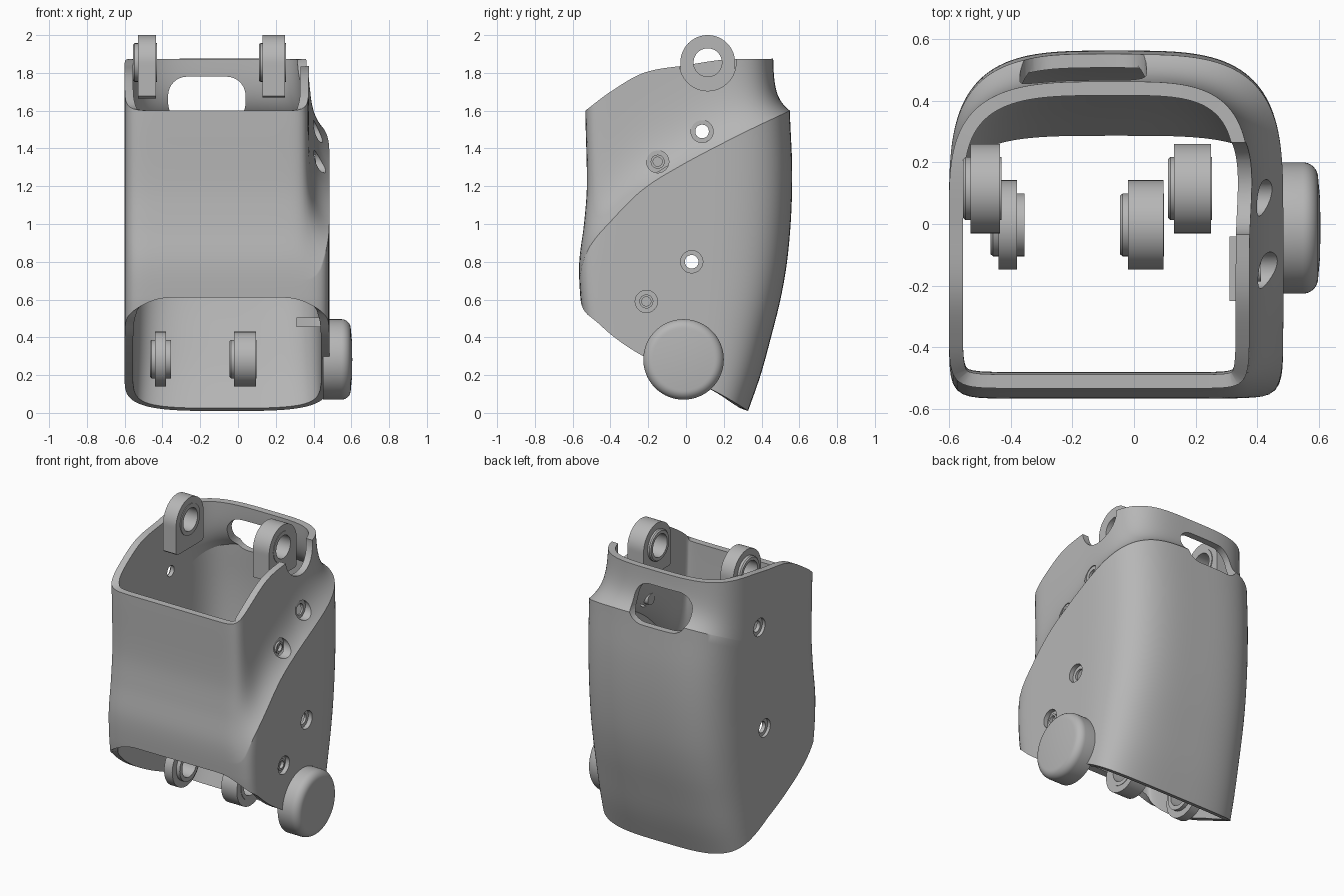
import bpy, bmesh, math
from mathutils import Vector

cube = bpy.data.objects.get("Cube")
if cube:
    bpy.data.objects.remove(cube, do_unlink=True)

grey = bpy.data.materials.new("plain_grey")
grey.use_nodes = True
GREY = (0.47, 0.47, 0.47, 1)
grey.diffuse_color = GREY
grey.node_tree.nodes["Principled BSDF"].inputs["Base Color"].default_value = GREY


def finish(name, bm, recalc=True):
    """Turn a bmesh into a grey object."""
    if recalc:
        bmesh.ops.recalc_face_normals(bm, faces=bm.faces)
    mesh = bpy.data.meshes.new(name)
    bm.to_mesh(mesh)
    bm.free()
    mesh.materials.append(grey)
    obj = bpy.data.objects.new(name, mesh)
    bpy.context.collection.objects.link(obj)
    return obj


def smooth(obj):
    bpy.ops.object.select_all(action='DESELECT')
    obj.select_set(True)
    bpy.context.view_layer.objects.active = obj
    bpy.ops.object.shade_smooth_by_angle(angle=math.radians(30))


def curve(pts, t):
    """Smooth interpolation through a few (t, value) points."""
    n = len(pts) - 1
    t = min(max(t, pts[0][0]), pts[n][0])
    i = 0
    while i < n - 1 and t > pts[i + 1][0]:
        i += 1

    def slope(k):
        a, b = pts[max(k - 1, 0)], pts[min(k + 1, n)]
        return (b[1] - a[1]) / (b[0] - a[0])
    (x0, p), (x1, q) = pts[i], pts[i + 1]
    h = x1 - x0
    f = (t - x0) / h
    g = 1 - f
    return (p * (1 + 2 * f) * g * g + q * f * f * (3 - 2 * f)
            + h * f * g * (slope(i) * g - slope(i + 1) * f))


def lathe(bm, profile, y, z, closed=False, tab=0, seg=64):
    """Revolve (radius, x) points about an x-parallel axis; tab squares off the lower half."""
    rings = []
    for r, x in profile:
        ring = []
        for k in range(seg):
            a = math.tau * k / seg
            c, s = math.cos(a), math.sin(a)
            rr = r
            if tab and r > 0.12 and s < 0:
                rr = min(r / max(abs(c), 1e-6), tab / abs(s))
            ring.append(bm.verts.new((x, y + rr * c, z + rr * s)))
        rings.append(ring)
    pairs = list(zip(rings, rings[1:]))
    if closed:
        pairs.append((rings[-1], rings[0]))
    for a, b in pairs:
        for k in range(seg):
            j = (k + 1) % seg
            bm.faces.new((a[k], a[j], b[j], b[k]))
    bmesh.ops.remove_doubles(bm, verts=[v for r in rings for v in r], dist=1e-5)


def plug(bm, r, x0, x1, y, z):
    lathe(bm, [(0, x0), (r, x0), (r, x1), (0, x1)], y, z)


# Sleeve: edge heights by depth, wall depth by height
BOTTOM = [(-1, .61), (-.93, .53), (-.73, .41), (-.43, .30), (0, .19), (.5, .1), (1, .01)]
CREASE = [(-1, .70), (-.93, .865), (-.73, 1.02), (-.44, 1.18), (0, 1.325), (.52, 1.475), (1, 1.6)]
TOP = [(-1, 1.6), (-.75, 1.7), (-.42, 1.8), (0, 1.84), (.45, 1.87), (1, 1.875)]
FRONT = [(0, .5), (.45, .54), (.62, .56), (.8, .565), (1, .54), (1.2, .525), (1.6, .533), (1.9, .533)]
BACK = [(0, .325), (.2, .395), (.4, .45), (.6, .5), (.8, .535), (1.05, .557), (1.3, .562), (1.6, .55), (1.9, .55)]
CENTRE, HALF = -0.058, 0.542


def sleeve_point(angle, v):
    c, s = math.cos(angle), math.sin(angle)
    n = 14 if s < 0 else 3.6
    r = (abs(c) ** n + abs(s) ** n) ** (-1 / n)
    u, w = r * c, r * s
    low, mid, high = (curve(t, w) for t in (BOTTOM, CREASE, TOP))
    low -= 0.1 * (max(0, abs(u) - .55) / .45) ** 2 * max(0, -w) ** 20
    if v <= 1:
        z, step = low + (mid - low) * v, 0
    else:
        rise = (high - mid) * (v - 1) ** 1.6
        z, step = mid + rise, rise
    x = CENTRE + HALF * u - 0.11 * (1 - math.exp(-step / .12)) * max(0, u)
    if w < 0:
        y = w * curve(FRONT, z)
    else:
        y = w * (curve(BACK, z) - 0.09 * (1 - math.exp(-step / .07)))
    return x, y, z


bm = bmesh.new()
SEG, ROWS = 200, 28
rows = [[bm.verts.new(sleeve_point(math.tau * k / SEG, j / ROWS)) for k in range(SEG)]
        for j in range(2 * ROWS + 1)]
for a, b in zip(rows, rows[1:]):
    for k in range(SEG):
        j = (k + 1) % SEG
        bm.faces.new((a[k], a[j], b[j], b[k]))
sleeve = finish("sleeve", bm, recalc=False)
wall = sleeve.modifiers.new("wall", 'SOLIDIFY')
wall.thickness, wall.offset, wall.use_even_offset = 0.045, -1, True

# Openings: through holes, screw holes, lug notch, back slot
through = [(.085, 1.49, .395), (.03, .80, .455)]
screwed = [(-.15, 1.33, .40), (-.21, .59, .455)]
bm = bmesh.new()
for y, z, _ in through:
    plug(bm, .036, -.8, .8, y, z)
for y, z, _ in screwed:
    plug(bm, .036, .2, .8, y, z)
plug(bm, .15, .27, .7, .115, 1.855)
slot = []
for k, (sx, sz) in enumerate([(1, 1), (-1, 1), (-1, -1), (1, -1)]):
    for i in range(9):
        a = math.pi / 2 * (k + i / 8)
        slot.append(bm.verts.new((-.165 + sx * .105 + .1 * math.cos(a), .28,
                                  1.66 + sz * .02 + .1 * math.sin(a))))
face = bm.faces.new(slot)
extruded = bmesh.ops.extrude_face_region(bm, geom=[face], use_keep_orig=True)["geom"]
bmesh.ops.translate(bm, vec=Vector((0, .5, 0)),
                    verts=[g for g in extruded if isinstance(g, bmesh.types.BMVert)])
hole_cutter = finish("hole_cutter", bm)

# Counterbores on the outer faces
bm = bmesh.new()
for y, z, floor in through + screwed:
    plug(bm, .059, floor, .8, y, z)
for y, z, _ in through:
    plug(bm, .059, -.8, -.58, y, z)
bore_cutter = finish("bore_cutter", bm)

bpy.context.view_layer.objects.active = sleeve
for cutter in (hole_cutter, bore_cutter):
    cutter.hide_render = True
    cut = sleeve.modifiers.new(cutter.name, 'BOOLEAN')
    cut.operation, cut.solver, cut.object = 'DIFFERENCE', 'EXACT', cutter
for name in [m.name for m in sleeve.modifiers]:
    bpy.ops.object.modifier_apply(modifier=name)
for cutter in (hole_cutter, bore_cutter):
    bpy.data.objects.remove(cutter, do_unlink=True)
smooth(sleeve)

# Pivot lugs with protruding bushes: block x range, bush x range, axis, tab depth
lugs = {
    "upper_right_lug": (-.53, -.435, -.555, -.43, .115, 1.855, .19),
    "upper_left_lug": (.13, .25, .11, .253, .115, 1.855, .185),
    "lower_right_lug": (-.44, -.38, -.465, -.355, -.003, .285, 0),
    "lower_left_lug": (-.02, .095, -.045, .098, -.003, .285, 0),
}
for name, (x0, x1, b0, b1, y, z, tab) in lugs.items():
    bm = bmesh.new()
    lathe(bm, [(.075, b0), (.095, b0), (.102, b0 + .008), (.102, x0), (.145, x0), (.145, x1),
               (.102, x1), (.102, b1), (.075, b1)], y, z, closed=True, tab=tab)
    smooth(finish(name, bm))

# Side knob with a rounded rim
bm = bmesh.new()
rim = [(.163 + .05 * math.cos(a), .547 + .05 * math.sin(a))
       for a in (math.pi / 2 * i / 8 for i in range(9))]
lathe(bm, [(0, .45), (.213, .45)] + rim + [(.1, .603), (0, .605)], -.013, .283, seg=96)
smooth(finish("side_knob", bm))

# Recessed screws
for k, (y, z, floor) in enumerate(screwed):
    bm = bmesh.new()
    top = floor + .012
    lathe(bm, [(0, floor - .04), (.037, floor - .04), (.037, top), (.024, top),
               (.024, top - .02), (0, top - .02)], y, z, seg=32)
    smooth(finish("screw_%d" % (k + 1), bm))

# Inner ledge on the left wall
bm = bmesh.new()
bmesh.ops.create_cube(bm, size=1)
for v in bm.verts:
    v.co = Vector((.38 + .14 * v.co.x, -.145 + .21 * v.co.y, .48 + .05 * v.co.z))
finish("inner_ledge", bm)
